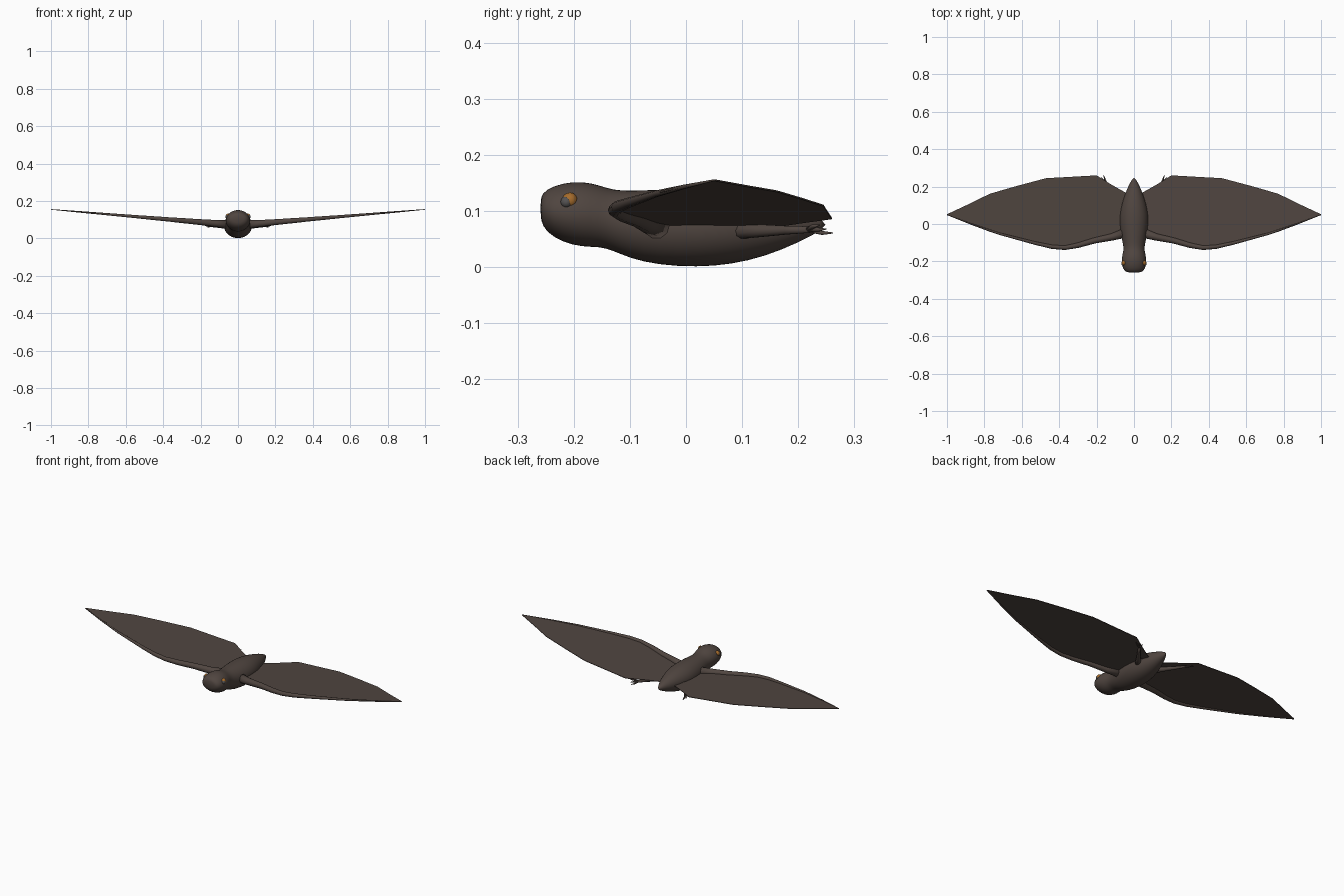
import bpy, bmesh, math
from mathutils import Vector

cube = bpy.data.objects.get("Cube")
if cube:
    bpy.data.objects.remove(cube, do_unlink=True)


def material(name, color):
    m = bpy.data.materials.new(name)
    m.use_nodes = True
    m.diffuse_color = (*color, 1)
    m.node_tree.nodes["Principled BSDF"].inputs["Base Color"].default_value = (*color, 1)
    return m


fur = material("dark brown fur", (0.08, 0.06, 0.051))
orange = material("orange iris", (0.38, 0.15, 0.025))
grey = material("grey pupil", (0.09, 0.085, 0.085))


def finish(name, bm, mat, mirror=True, subdivide=0, smooth=True):
    bmesh.ops.recalc_face_normals(bm, faces=bm.faces)
    for f in bm.faces:
        f.smooth = smooth
    me = bpy.data.meshes.new(name)
    bm.to_mesh(me)
    bm.free()
    me.materials.append(mat)
    ob = bpy.data.objects.new(name, me)
    bpy.context.collection.objects.link(ob)
    if mirror:
        ob.modifiers.new("mirror", 'MIRROR').use_mirror_merge = False
    if subdivide:
        s = ob.modifiers.new("smooth", 'SUBSURF')
        s.levels = s.render_levels = subdivide
    return ob


def loft(bm, rings):
    loops = [[bm.verts.new(p) for p in ring] for ring in rings]
    n = len(loops[0])
    for a, b in zip(loops, loops[1:]):
        for i in range(n):
            j = (i + 1) % n
            bm.faces.new((a[i], a[j], b[j], b[i]))
    bm.faces.new(loops[0])
    bm.faces.new(loops[-1])


def ellipse(center, u, v, n):
    return [center + u * math.cos(2 * math.pi * k / n) + v * math.sin(2 * math.pi * k / n)
            for k in range(n)]


def tube(bm, points, n=10):
    """Tapered limb through points of (x, y, z, radius)."""
    centers = [Vector(p[:3]) for p in points]
    rings = []
    for i, p in enumerate(points):
        d = centers[min(i + 1, len(points) - 1)] - centers[max(i - 1, 0)]
        side = d.cross(Vector((0, 0, 1))).normalized()
        up = side.cross(d).normalized()
        rings.append(ellipse(centers[i], side * p[3], up * p[3], n))
    loft(bm, rings)


# Head and body in one lofted form: y, bottom, top, half width
profile = [
    (-0.26, 0.085, 0.125, 0.035), (-0.25, 0.062, 0.139, 0.054),
    (-0.22, 0.044, 0.151, 0.066), (-0.185, 0.035, 0.154, 0.067),
    (-0.155, 0.036, 0.147, 0.06), (-0.13, 0.029, 0.138, 0.056),
    (-0.10, 0.015, 0.137, 0.061), (-0.05, 0.003, 0.139, 0.072),
    (0.02, -0.001, 0.14, 0.079), (0.08, 0.004, 0.136, 0.073),
    (0.14, 0.018, 0.124, 0.056), (0.20, 0.043, 0.106, 0.033),
    (0.25, 0.07, 0.082, 0.004)]
bm = bmesh.new()
loft(bm, [ellipse(Vector((0, y, (lo + hi) / 2)), Vector((w, 0, 0)),
                  Vector((0, 0, (hi - lo) / 2)), 20) for y, lo, hi, w in profile])
finish("body_and_head", bm, fur, mirror=False, subdivide=1)


def wing_height(x):
    return 0.07 + 0.085 * x


# Wing membranes: x, leading y, trailing y
stations = [(0.04, -0.05, 0.165), (0.12, -0.07, 0.21), (0.20, -0.09, 0.26),
            (0.34, -0.125, 0.252), (0.47, -0.115, 0.245), (0.62, -0.085, 0.205),
            (0.77, -0.042, 0.162), (0.88, 0.0, 0.108), (1.0, 0.049, 0.052)]
bm = bmesh.new()
pairs = [[bm.verts.new((x, y, wing_height(x))) for y in (front, back)]
         for x, front, back in stations]
for a, b in zip(pairs, pairs[1:]):
    bm.faces.new((a[0], b[0], b[1], a[1]))
wing = finish("wing_membranes", bm, fur, smooth=False)
skin = wing.modifiers.new("thickness", 'SOLIDIFY')
skin.thickness, skin.offset = 0.003, 0

# Arms along the leading edges
arm = [(0.04, -0.045, 0.027), (0.12, -0.07, 0.019), (0.21, -0.088, 0.016),
       (0.30, -0.114, 0.014), (0.37, -0.127, 0.012), (0.44, -0.122, 0.011),
       (0.53, -0.102, 0.009), (0.72, -0.052, 0.006), (0.86, -0.004, 0.004),
       (1.0, 0.049, 0.0015)]
bm = bmesh.new()
tube(bm, [(x, y, wing_height(x), r) for x, y, r in arm])
finish("wing_arms", bm, fur)

# Hind legs and toes
bm = bmesh.new()
tube(bm, [(0.035, 0.07, 0.065, 0.018), (0.08, 0.13, 0.065, 0.012),
          (0.12, 0.18, 0.066, 0.008), (0.15, 0.22, 0.067, 0.006)])
for spread in (-1, 0, 1):
    tube(bm, [(0.148, 0.217, 0.067, 0.005),
              (0.165 + 0.008 * spread, 0.235 - 0.008 * spread, 0.067 + 0.006 * spread, 0.004),
              (0.175 + 0.012 * spread, 0.25 - 0.012 * spread, 0.068 + 0.007 * spread, 0.001)], 6)
finish("hind_legs", bm, fur)


# Eyes: orange iris with a grey pupil set lower and forward
def ball(name, center, radius, mat):
    bm = bmesh.new()
    bmesh.ops.create_uvsphere(bm, u_segments=16, v_segments=10, radius=radius)
    bmesh.ops.translate(bm, verts=bm.verts, vec=center)
    finish(name, bm, mat)


ball("eye_irises", (0.052, -0.207, 0.119), 0.014, orange)
ball("eye_pupils", (0.057, -0.213, 0.116), 0.0105, grey)
